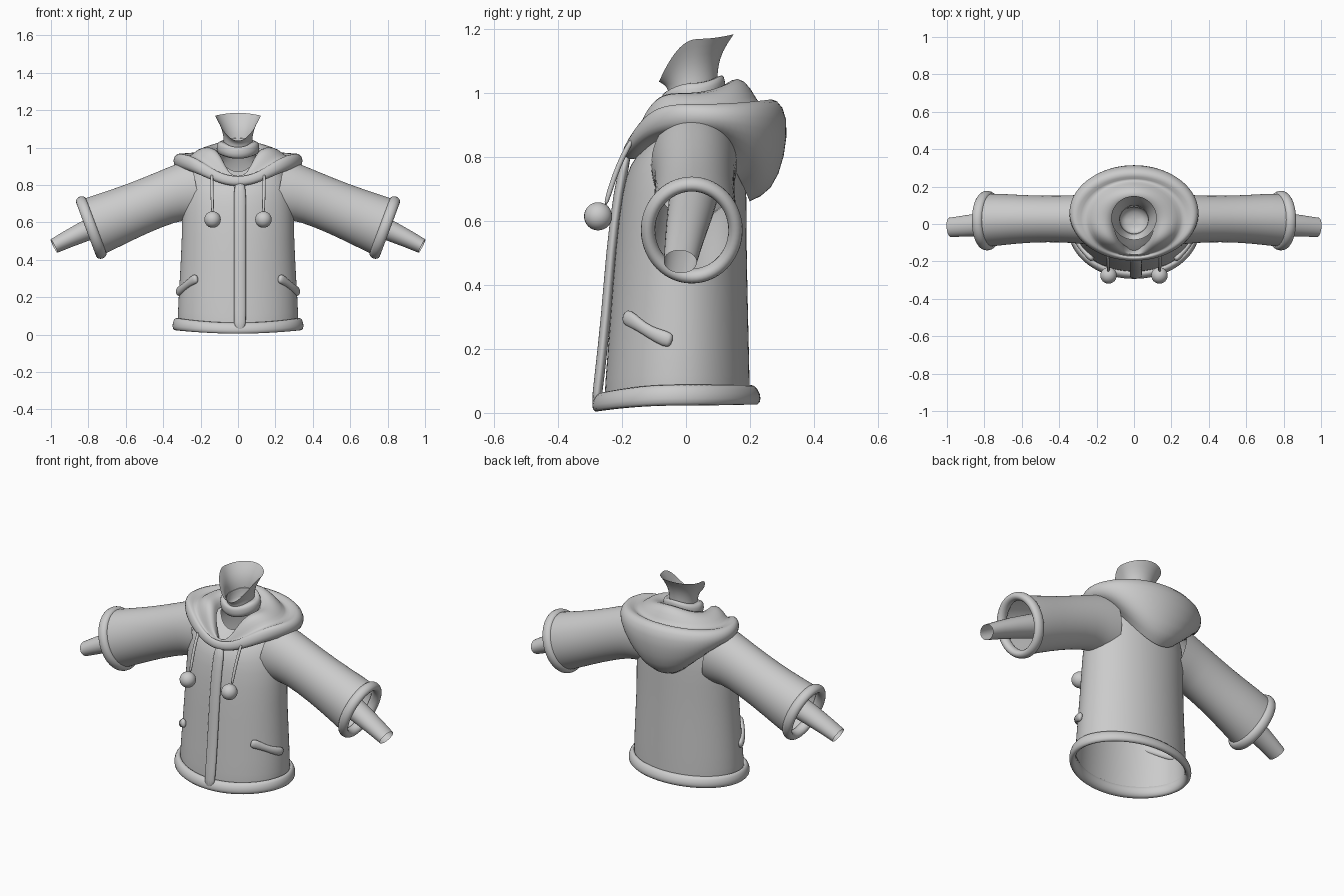
import bpy, bmesh, math
from mathutils import Vector

cube = bpy.data.objects.get("Cube")
if cube:
    bpy.data.objects.remove(cube)

grey = bpy.data.materials.new("plain grey")
grey.use_nodes = True
grey.diffuse_color = (0.6, 0.6, 0.6, 1)
grey.node_tree.nodes["Principled BSDF"].inputs["Base Color"].default_value = (0.6, 0.6, 0.6, 1)


def skin(name, rings, caps=False, closed=False, mirror=False):
    """Join rings of points into one smooth surface."""
    bm = bmesh.new()
    loops = [[bm.verts.new(p) for p in ring] for ring in rings]
    pairs = list(zip(loops, loops[1:]))
    if closed:
        pairs.append((loops[-1], loops[0]))
    n = len(loops[0])
    for a, b in pairs:
        for i in range(n):
            j = (i + 1) % n
            bm.faces.new((a[i], a[j], b[j], b[i]))
    if caps:
        bm.faces.new(loops[0])
        bm.faces.new(loops[-1])
    bmesh.ops.recalc_face_normals(bm, faces=bm.faces)
    mesh = bpy.data.meshes.new(name)
    bm.to_mesh(mesh)
    bm.free()
    mesh.materials.append(grey)
    obj = bpy.data.objects.new(name, mesh)
    bpy.context.collection.objects.link(obj)
    if mirror:
        obj.modifiers.new("Mirror", 'MIRROR')
    obj.modifiers.new("Smooth", 'SUBSURF').levels = 1
    mesh.shade_smooth()
    return obj


def girdle(rx, y_front, y_back, z_front, z_side, z_back, dip=2, n=40):
    """Oval ring round the body whose height differs at front, side and back."""
    pts = []
    for i in range(n):
        a = math.tau * i / n
        c = math.cos(a)
        rise = (z_front - z_side) * c ** dip if c > 0 else (z_back - z_side) * c * c
        pts.append(Vector((rx * math.sin(a),
                           (y_front + y_back) / 2 + (y_front - y_back) / 2 * c,
                           z_side + rise)))
    return pts


def sweep(name, stations, side=(0, 1, 0), n=16, caps=True, mirror=True):
    """Tube through stations (point, radius along side, radius across)."""
    pts = [Vector(s[0]) for s in stations]
    rings = []
    for i, (p, r1, r2) in enumerate(stations):
        d = (pts[min(i + 1, len(pts) - 1)] - pts[max(i - 1, 0)]).normalized()
        u = Vector(side)
        u = (u - d * u.dot(d)).normalized()
        v = d.cross(u)
        rings.append([pts[i] + u * r1 * math.cos(math.tau * k / n)
                      + v * r2 * math.sin(math.tau * k / n) for k in range(n)])
    return skin(name, rings, caps=caps, mirror=mirror)


# Jacket body, open below
skin("jacket_body", [girdle(*r) for r in (
    (.32, -.255, .20, .04, .05, .05),
    (.325, -.255, .20, .08, .09, .09),
    (.312, -.237, .195, .30, .30, .30),
    (.30, -.222, .19, .52, .52, .52),
    (.30, -.20, .19, .70, .70, .70),
    (.275, -.175, .185, .78, .83, .82),
    (.20, -.14, .16, .82, .91, .92),
    (.11, -.07, .12, .87, .95, .99))])

# Thick hem band, closed around its section
skin("hem_band", [girdle(*r) for r in (
    (.32, -.25, .195, .065, .09, .09),
    (.34, -.275, .215, .065, .09, .088),
    (.352, -.294, .235, .04, .06, .06),
    (.352, -.296, .235, .006, .03, .03),
    (.335, -.275, .215, .001, .018, .022),
    (.315, -.25, .195, .02, .035, .04))], closed=True)

# Front placket
sweep("front_placket", [((.01, y, z), .033, .016) for y, z in (
    (-.284, .006), (-.270, .12), (-.250, .3), (-.235, .5), (-.211, .7), (-.18, .825))],
    side=(1, 0, 0), mirror=False)

# Hood laid over the shoulders: V neckline, inner fold, rolled rim, hanging back
skin("hood", [girdle(*r, dip=4) for r in (
    (.105, -.13, .115, .79, .95, 1.0),
    (.125, -.155, .14, .835, 1.00, 1.05),
    (.19, -.163, .185, .85, 1.005, 1.045),
    (.235, -.168, .22, .84, .975, .985),
    (.265, -.172, .235, .83, .945, .96),
    (.305, -.178, .25, .845, .97, .98),
    (.335, -.188, .285, .845, .965, .985),
    (.352, -.20, .322, .82, .93, .93),
    (.335, -.195, .312, .795, .89, .80),
    (.30, -.17, .27, .79, .88, .69),
    (.24, -.14, .20, .80, .87, .66))])

# Collar band and neck, closed at its base
skin("collar_band", [girdle(*r) for r in (
    (.09, -.05, .09, .94, .96, 1.0),
    (.115, -.075, .125, .945, .97, 1.01),
    (.115, -.077, .122, .99, 1.02, 1.045),
    (.10, -.07, .115, 1.005, 1.035, 1.06),
    (.075, -.05, .095, 1.00, 1.03, 1.05))])
skin("neck", [girdle(*r) for r in (
    (.01, .01, .03, .94, .94, .94),
    (.08, -.052, .098, .94, .95, .96),
    (.075, -.052, .098, .99, 1.02, 1.04),
    (.078, -.056, .10, 1.01, 1.07, 1.08),
    (.095, -.066, .112, 1.025, 1.12, 1.13),
    (.122, -.085, .15, 1.035, 1.17, 1.185))], caps=True).data.polygons[-1].use_smooth = True
neck = bpy.data.objects["neck"].data
rim = bmesh.new()
rim.from_mesh(neck)
lid = max(rim.faces, key=lambda f: f.calc_center_median().z if len(f.verts) > 4 else -1)
bmesh.ops.delete(rim, geom=[lid], context='FACES_ONLY')
rim.to_mesh(neck)
rim.free()

# Sleeves, open at the wrist
sweep("sleeve", [((.22, .025, .775), .135, .168), ((.29, .025, .762), .132, .158),
                 ((.37, .027, .742), .125, .142), ((.55, .027, .668), .125, .142),
                 ((.70, .025, .607), .138, .154), ((.785, .02, .572), .143, .16)],
      n=28, caps=False)

# Rolled cuffs
normal = Vector((.936, 0, -.35))
across = Vector((.35, 0, .936))
cuff = []
for i in range(28):
    a = math.tau * i / 28
    out = Vector((0, 1, 0)) * math.cos(a) + across * math.sin(a)
    core = Vector((.785, .018, .572)) + Vector((0, .138, 0)) * math.cos(a) + across * .155 * math.sin(a)
    cuff.append([core + out * .025 * math.cos(math.tau * k / 8)
                 + normal * .032 * math.sin(math.tau * k / 8) for k in range(8)])
skin("cuff", cuff, closed=True, mirror=True)

# Forearms, open at the end
sweep("forearm", [((.45, .03, .71), .08, .08), ((.62, .015, .635), .075, .072),
                  ((.84, -.005, .546), .062, .055), ((.984, -.018, .473), .053, .041)], caps=False)

# Pocket flaps with flared ends
sweep("pocket_flap", [((.218, -.193, .302), .018, .012), ((.23, -.182, .298), .03, .018),
                      ((.262, -.15, .277), .02, .015), ((.295, -.11, .25), .02, .015),
                      ((.318, -.062, .23), .028, .017), ((.322, -.042, .225), .02, .012)],
      side=(0, 0, 1), n=10)

# Drawstrings with round ends
sweep("drawstring", [((.14, -.165, .86), .009, .009), ((.14, -.195, .81), .009, .009),
                     ((.138, -.225, .74), .009, .009), ((.136, -.255, .64), .009, .009)], n=8)
for s, label in ((1, "left"), (-1, "right")):
    bpy.ops.mesh.primitive_uv_sphere_add(segments=24, ring_count=16, radius=.044,
                                         location=(s * .136, -.275, .615))
    ball = bpy.context.object
    ball.name = label + "_drawstring_ball"
    ball.data.materials.append(grey)
    ball.data.shade_smooth()
